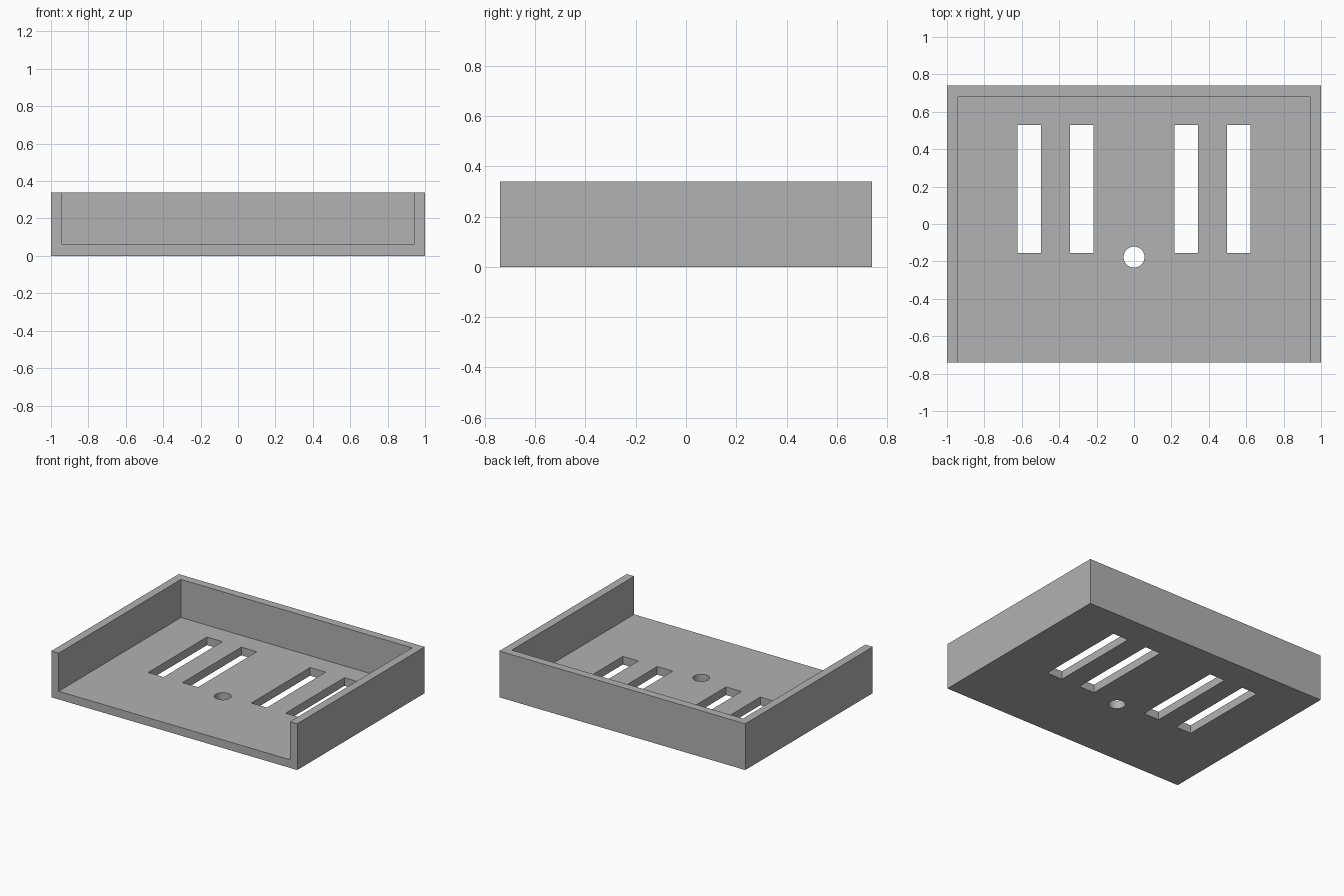
import bpy

if "Cube" in bpy.data.objects:
    bpy.data.objects.remove(bpy.data.objects["Cube"], do_unlink=True)

HALF_X, HALF_Y, HEIGHT = 1.0, 0.74, 0.34
WALL, FLOOR = 0.06, 0.06
OVER = 0.2  # how far cutters reach past the surface

grey = bpy.data.materials.new("plain_grey")
grey.use_nodes = True
colour = (0.445, 0.445, 0.445, 1)
grey.diffuse_color = colour
grey.node_tree.nodes["Principled BSDF"].inputs["Base Color"].default_value = colour


def box(name, low, high):
    centre = [(a + b) / 2 for a, b in zip(low, high)]
    bpy.ops.mesh.primitive_cube_add(size=1, location=centre)
    obj = bpy.context.object
    obj.name = name
    obj.scale = [b - a for a, b in zip(low, high)]
    bpy.ops.object.transform_apply(location=True, rotation=False, scale=True)
    obj.data.materials.append(grey)
    return obj


def cut(target, cutter):
    cutter.hide_render = True
    mod = target.modifiers.new(cutter.name, "BOOLEAN")
    mod.operation = "DIFFERENCE"
    mod.solver = "EXACT"
    mod.object = cutter
    bpy.context.view_layer.objects.active = target
    bpy.ops.object.modifier_apply(modifier=mod.name)
    bpy.data.objects.remove(cutter, do_unlink=True)


# Tray body, hollowed from above and open at the front
tray = box("tray", (-HALF_X, -HALF_Y, 0), (HALF_X, HALF_Y, HEIGHT))
cut(tray, box("cavity_cutter",
              (-HALF_X + WALL, -HALF_Y - OVER, FLOOR),
              (HALF_X - WALL, HALF_Y - WALL, HEIGHT + OVER)))

# Two pairs of long slots through the floor
for side in (-1, 1):
    for centre in (0.28, 0.559):
        x = side * centre
        cut(tray, box("slot_cutter", (x - 0.063, -0.155, -OVER), (x + 0.063, 0.528, 0.2)))

# Round hole through the floor
bpy.ops.mesh.primitive_cylinder_add(vertices=48, radius=0.056, depth=0.4,
                                    location=(0, -0.177, 0))
hole = bpy.context.object
hole.name = "hole_cutter"
hole.data.materials.append(grey)
cut(tray, hole)

# Crisp corners, smooth hole wall
bpy.ops.object.select_all(action="DESELECT")
tray.select_set(True)
bpy.context.view_layer.objects.active = tray
bpy.ops.object.shade_smooth_by_angle()
